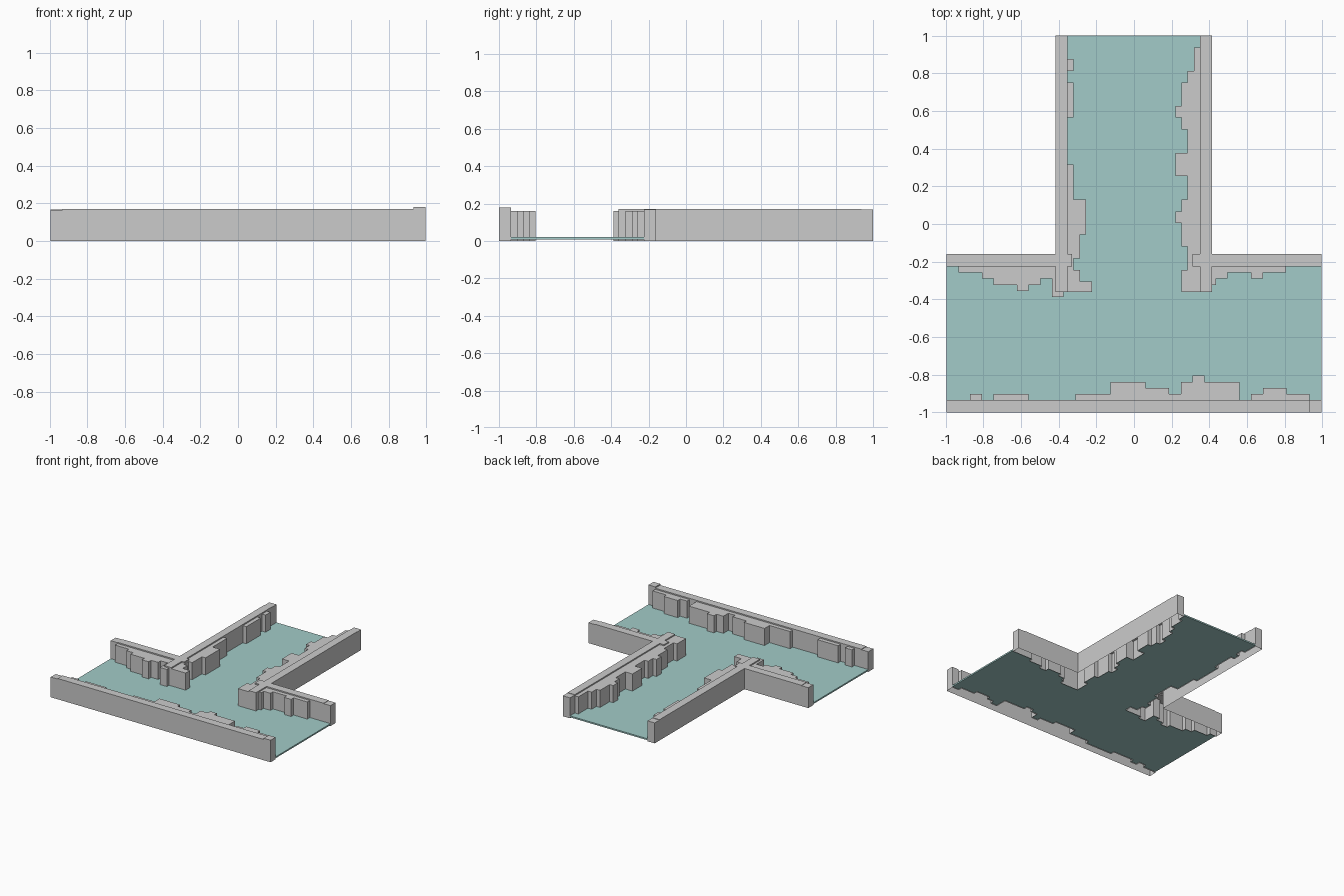
import bpy, bmesh

if "Cube" in bpy.data.objects:
    bpy.data.objects.remove(bpy.data.objects["Cube"])

CELL = 0.0622      # length of one step along a wall
DEEP = 0.0325      # depth of one step across a wall
EX, OY = 0.995, -0.16       # outer end of the bar, back edge of the bar
LX, RX = -0.417, 0.415      # outer edges of the arm
STEP, RIM = 0.16, 0.17      # heights


def rect(xa, xb, ya, yb, z):
    r = lambda v: round(v, 3)
    return (r(min(xa, xb)), r(max(xa, xb)), r(min(ya, yb)), r(max(ya, yb)), z)


def wall_rects(runs, axis, start, direction, edge, inward, stop, cap):
    """Stepped strip from (length, depth) runs, plus a raised rim and end block."""
    out, a = [], start
    limit = lambda v: max(v, stop) if direction < 0 else min(v, stop)

    def add(a0, a1, d, z):
        b1 = edge + inward * d * DEEP
        out.append(rect(a0, a1, edge, b1, z) if axis == 'x' else rect(edge, b1, a0, a1, z))

    for n, d in runs:
        b = limit(a + direction * n * CELL)
        add(a, b, d, STEP)
        a = b
    add(start + direction * CELL, a, 2, RIM)
    add(start, start + direction * CELL, 2, cap)
    return out


def height(rects, x, y):
    return max([r[4] for r in rects if r[0] < x < r[1] and r[2] < y < r[3]], default=0)


def build(name, rects, holes=(), under=0.0, bottom=False):
    """Height-field shell: tops, and sides wherever the height changes."""
    both = list(rects) + list(holes)
    xs = sorted({v for r in both for v in r[:2]})
    ys = sorted({v for r in both for v in r[2:4]})
    nx, ny = len(xs) - 1, len(ys) - 1
    h, hole = {}, {}
    for i in range(nx):
        for j in range(ny):
            x, y = (xs[i] + xs[i + 1]) / 2, (ys[j] + ys[j + 1]) / 2
            hole[i, j] = height(holes, x, y) > 0
            h[i, j] = 0 if hole[i, j] else height(rects, x, y)
    bm = bmesh.new()

    def face(*pts):
        bm.faces.new([bm.verts.new(p) for p in pts])

    for (i, j), z in h.items():
        if not z:
            continue
        x0, x1, y0, y1 = xs[i], xs[i + 1], ys[j], ys[j + 1]
        face((x0, y0, z), (x1, y0, z), (x1, y1, z), (x0, y1, z))
        if bottom:
            face((x0, y1, under), (x1, y1, under), (x1, y0, under), (x0, y0, under))
        for di, dj, p, q in ((0, -1, (x0, y0), (x1, y0)), (1, 0, (x1, y0), (x1, y1)),
                             (0, 1, (x1, y1), (x0, y1)), (-1, 0, (x0, y1), (x0, y0))):
            k = (i + di, j + dj)
            low = h.get(k, 0) or under
            if low < z and not hole.get(k, False):
                face((*p, low), (*q, low), (*q, z), (*p, z))
    bmesh.ops.remove_doubles(bm, verts=bm.verts, dist=1e-5)
    bmesh.ops.dissolve_limit(bm, angle_limit=0.01, verts=bm.verts, edges=bm.edges)
    me = bpy.data.meshes.new(name)
    bm.to_mesh(me)
    bm.free()
    ob = bpy.data.objects.new(name, me)
    bpy.context.collection.objects.link(ob)
    return ob


# step patterns: (cells along, steps deep)
front_runs = [(2, 2), (1, 3), (1, 2), (3, 3), (4, 2), (3, 3), (3, 5), (2, 4), (1, 3), (1, 5),
              (1, 6), (3, 5), (1, 2), (1, 3), (2, 4), (2, 3), (1, 2)]
left_arm_runs = [(2, 2), (1, 3), (1, 2), (3, 3), (4, 2), (3, 3), (3, 5), (2, 4), (1, 3), (1, 4), (1, 6)]
left_bar_runs = [(1, 2), (2, 3), (1, 4), (2, 5), (1, 6), (1, 5), (1, 4), (1, 7), (1, 6)]
right_arm_runs = [(1, 2), (2, 3), (1, 4), (2, 5), (1, 6), (1, 5), (2, 4), (2, 6), (2, 4), (1, 5),
                  (1, 6), (2, 5), (2, 4), (2, 5)]
right_bar_runs = [(3, 2), (2, 3), (1, 4), (2, 3), (1, 4), (1, 5), (1, 6)]

# stone banks
front = wall_rects(front_runs, 'x', -EX, 1, -1, 1, EX, 0.165)
front.append(rect(EX - CELL, EX, -1, -1 + 2 * DEEP, 0.18))
left = (wall_rects(left_arm_runs, 'y', 1, -1, LX, 1, -0.36, 0.167)
        + wall_rects(left_bar_runs, 'x', -EX, 1, OY, -1, -0.33, 0.167))
right = (wall_rects(right_arm_runs, 'y', 1, -1, RX, -1, -0.36, 0.167)
         + wall_rects(right_bar_runs, 'x', EX, -1, OY, -1, 0.31, 0.167))
build("front_bank", front)
build("left_bank", left)
build("right_bank", right)

# thin water sheet filling the T between the banks
area = [rect(-EX, EX, -1, OY, 0.02), rect(LX, RX, OY, 1, 0.02)]
water = build("water", area, front + left + right, 0.008, True)
mat = bpy.data.materials.new("water_teal")
mat.diffuse_color = (0.36, 0.60, 0.58, 1)
mat.use_nodes = True
mat.node_tree.nodes["Principled BSDF"].inputs["Base Color"].default_value = mat.diffuse_color
water.data.materials.append(mat)
